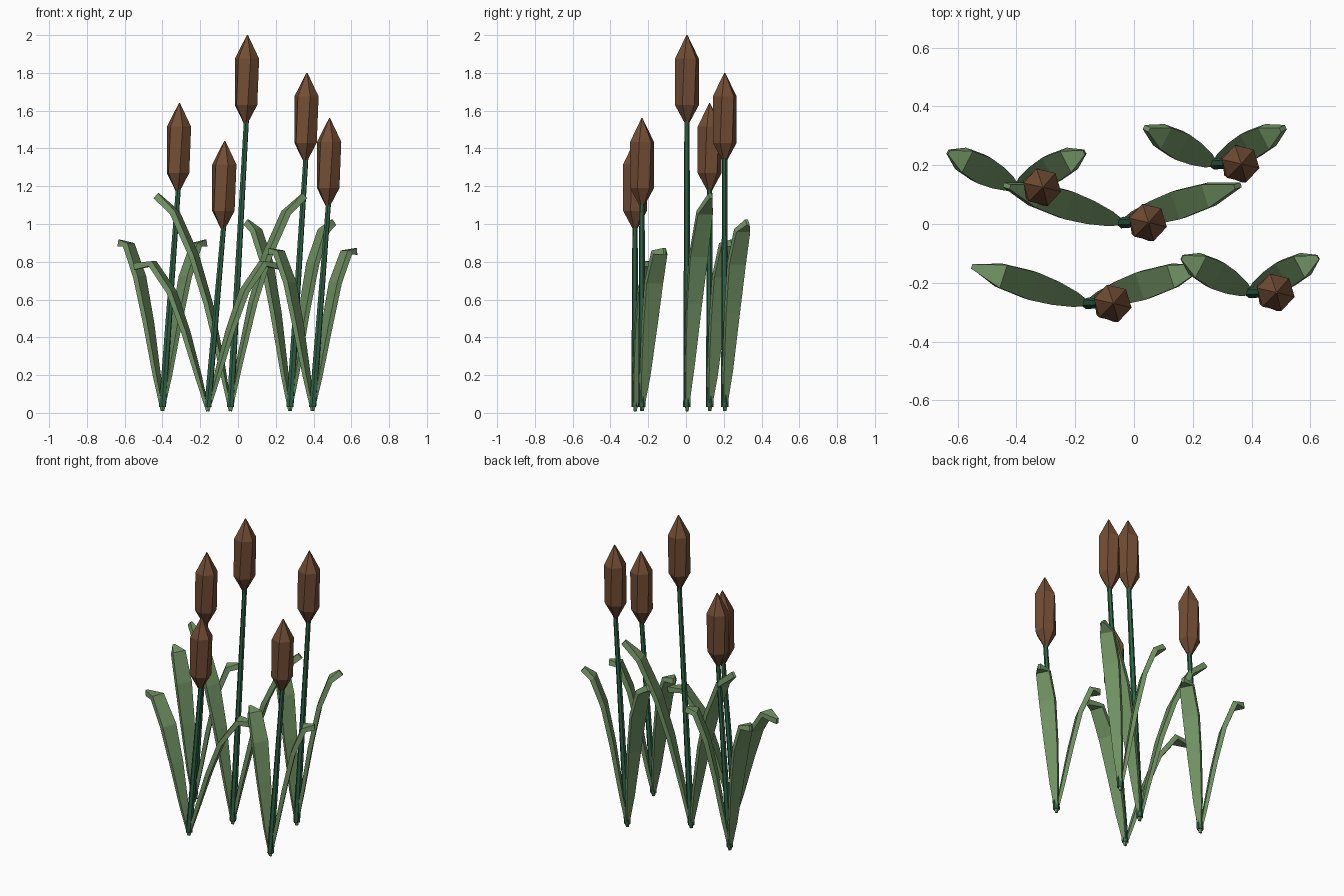
import bpy, math
from mathutils import Vector

if "Cube" in bpy.data.objects:
    bpy.data.objects.remove(bpy.data.objects["Cube"])


def material(name, rgb):
    m = bpy.data.materials.new(name)
    m.diffuse_color = (*rgb, 1)
    m.use_nodes = True
    m.node_tree.nodes["Principled BSDF"].inputs["Base Color"].default_value = m.diffuse_color
    return m


STEM = material("stem_green", (0.03, 0.13, 0.065))
LEAF = material("leaf_green", (0.17, 0.30, 0.13))
BROWN = material("seed_brown", (0.17, 0.075, 0.035))


def loft(name, rings, mat):
    """Skin a list of equal-sized point rings and cap both ends."""
    n = len(rings[0])
    verts = [p for ring in rings for p in ring]
    faces = [tuple(range(n))[::-1], tuple(range(len(verts) - n, len(verts)))]
    for i in range(len(rings) - 1):
        for j in range(n):
            k = (j + 1) % n
            faces.append((i * n + j, i * n + k, (i + 1) * n + k, (i + 1) * n + j))
    me = bpy.data.meshes.new(name)
    me.from_pydata(verts, [], faces)
    me.update()
    me.materials.append(mat)
    ob = bpy.data.objects.new(name, me)
    bpy.context.collection.objects.link(ob)
    return ob


def hexagon(c, r, turn):
    return [Vector((c[0] + r * math.cos(math.radians(turn + 60 * i)),
                    c[1] + r * math.sin(math.radians(turn + 60 * i)), c[2])) for i in range(6)]


WIDTHS = (0.014, 0.052, 0.082, 0.098, 0.082, 0.016)
THICK = (0.014, 0.022, 0.026, 0.028, 0.032, 0.036)


def leaf(name, base, side, reach, back, heights, steps):
    """Bent blade with a rectangular section, broad in the middle."""
    out = Vector((side * reach, back, 0))
    path = [Vector((base[0], base[1], 0)) + out * s + Vector((0, 0, z))
            for s, z in zip(steps, heights)]
    across = Vector((-out.y, out.x, 0)).normalized()
    rings = []
    for i, p in enumerate(path):
        t = (path[min(i + 1, 5)] - path[max(i - 1, 0)]).normalized()
        w = across * WIDTHS[i] / 2
        d = t.cross(across).normalized() * THICK[i] / 2
        rings.append([p + w + d, p - w + d, p - w - d, p + w - d][::-1])
    loft(name, rings, LEAF)


# base x, base y, top z, leaf reach in x and y, leaf heights
plants = [
    (-0.40, 0.125, 1.64, 0.232, 0.12, (0.01, 0.20, 0.48, 0.72, 0.89, 0.90)),
    (-0.16, -0.27, 1.44, 0.390, 0.125, (0.01, 0.19, 0.43, 0.64, 0.79, 0.775)),
    (-0.04, 0.005, 2.00, 0.393, 0.125, (0.01, 0.27, 0.58, 0.83, 1.06, 1.15)),
    (0.275, 0.205, 1.80, 0.232, 0.12, (0.01, 0.22, 0.53, 0.79, 0.965, 1.01)),
    (0.395, -0.233, 1.56, 0.232, 0.12, (0.01, 0.19, 0.45, 0.69, 0.85, 0.855)),
]

for n, (x, y, top, reach, back, heights) in enumerate(plants, 1):
    # leaning stem
    loft(f"stem_{n}", [hexagon((x, y, 0.03), 0.02, 20),
                       hexagon((x + 0.085, y, top - 0.44), 0.014, 20)], STEM)
    # seed head with pointed ends
    profile = [(-0.48, 0.004, 38), (-0.37, 0.064, 38), (-0.125, 0.066, 47), (0, 0.003, 47)]
    loft(f"seed_head_{n}", [hexagon((x + 0.09 + 0.02 * dz, y, top + dz), r, turn)
                            for dz, r, turn in profile], BROWN)
    # mirrored pair of leaves
    steps = (0, 0.125, 0.30, 0.49, 0.75, 1) if reach > 0.3 else (0, 0.13, 0.32, 0.52, 0.77, 1)
    for side, word in ((-1, "left"), (1, "right")):
        leaf(f"{word}_leaf_{n}", (x, y), side, reach, back, heights, steps)

# outward-facing normals on every part
import bmesh
for ob in bpy.context.collection.objects:
    bm = bmesh.new()
    bm.from_mesh(ob.data)
    bmesh.ops.recalc_face_normals(bm, faces=bm.faces)
    bm.to_mesh(ob.data)
    bm.free()
